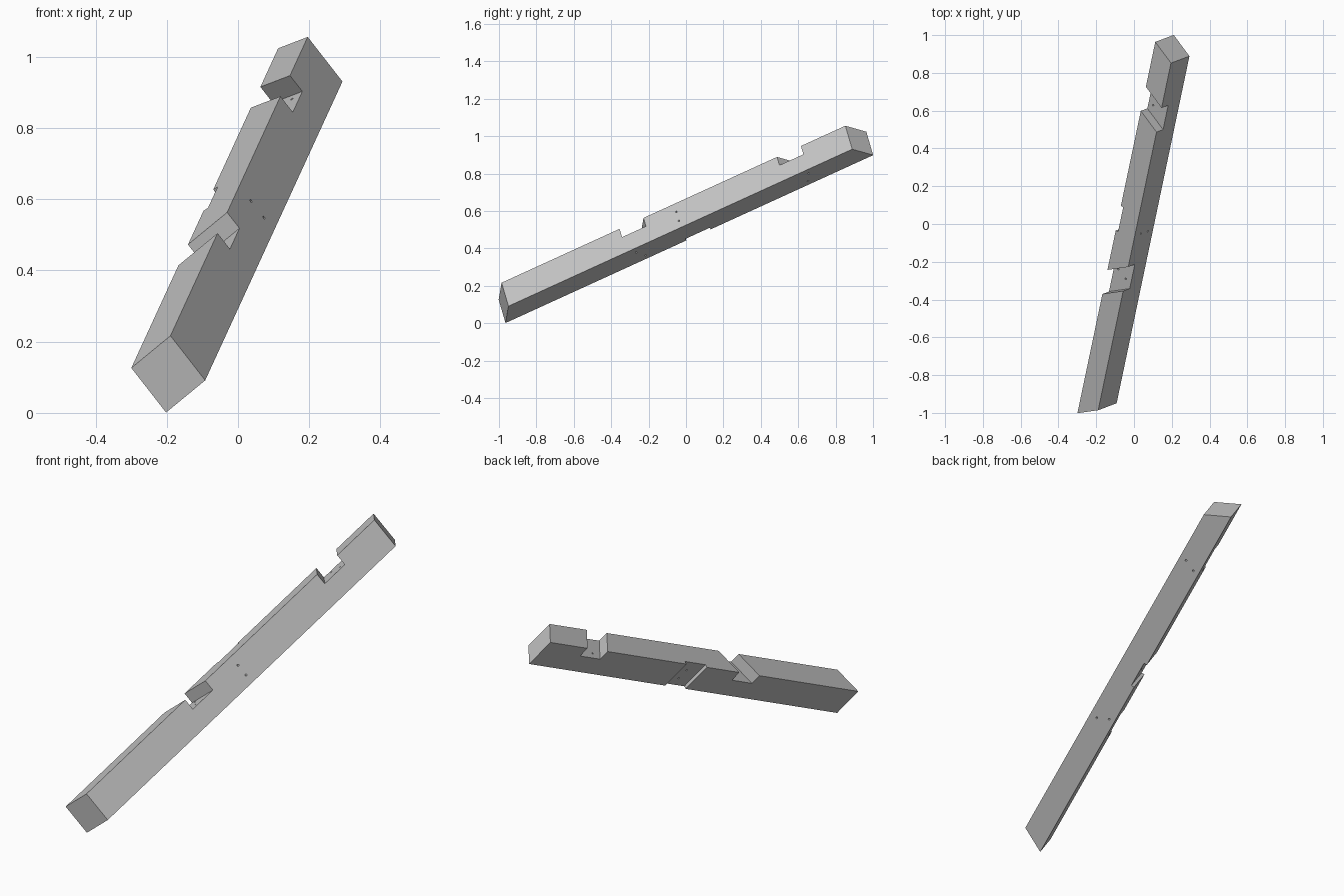
import bpy, bmesh, math
from mathutils import Vector, Matrix

cube = bpy.data.objects.get("Cube")
if cube:
    bpy.data.objects.remove(cube, do_unlink=True)

# Local frame: x along the beam, y through its height, z through its width
LENGTH, HEIGHT, WIDTH = 2.2, 0.163, 0.124
SLOPE = math.tan(math.radians(30))
SKEW = WIDTH * SLOPE

grey = bpy.data.materials.new("timber_grey")
grey.use_nodes = True
colour = (0.55, 0.55, 0.55, 1)
grey.diffuse_color = colour
grey.node_tree.nodes["Principled BSDF"].inputs["Base Color"].default_value = colour


def prism(name, ring, offset):
    """Extrude a closed ring of points along an offset."""
    bm = bmesh.new()
    face = bm.faces.new([bm.verts.new(p) for p in ring])
    top = bmesh.ops.extrude_face_region(bm, geom=[face])["geom"]
    moved = [v for v in top if isinstance(v, bmesh.types.BMVert)]
    bmesh.ops.translate(bm, verts=moved, vec=offset)
    bmesh.ops.recalc_face_normals(bm, faces=bm.faces)
    mesh = bpy.data.meshes.new(name)
    bm.to_mesh(mesh)
    bm.free()
    mesh.materials.append(grey)
    obj = bpy.data.objects.new(name, mesh)
    bpy.context.collection.objects.link(obj)
    return obj


def circle(radius=0.005, sides=12):
    angles = [2 * math.pi * i / sides for i in range(sides)]
    return [(radius * math.cos(t), radius * math.sin(t)) for t in angles]


# Beam with mitred ends
beam = prism("timber_brace", [(0, 0, 0), (LENGTH, 0, 0),
                              (LENGTH - SKEW, 0, WIDTH), (SKEW, 0, WIDTH)], (0, HEIGHT, 0))
cutters = []

# Skewed notches across the upper face
DEPTH, SPAN, OVER = 0.058, 0.143, 0.05
for middle, side in ((0.8135, 1), (1.827, -1)):
    reach = side * SLOPE * (WIDTH / 2 + OVER)
    low, high = -OVER, WIDTH + OVER
    y = HEIGHT - DEPTH
    ring = [(middle - SPAN / 2 - reach, y, low), (middle + SPAN / 2 - reach, y, low),
            (middle + SPAN / 2 + reach, y, high), (middle - SPAN / 2 + reach, y, high)]
    cutters.append(prism("notch_cutter", ring, (0, DEPTH + OVER, 0)))

# Shallow housing on the back face
cutters.append(prism("housing_cutter", [(1.082, -OVER, -OVER), (1.228, -OVER, -OVER),
                                        (1.228, HEIGHT + OVER, -OVER), (1.082, HEIGHT + OVER, -OVER)],
                     (0, 0, OVER + 0.016)))

# Straight bolt holes below the notches
for s, a in ((0.851, 0.029), (0.82, 0.086), (1.824, 0.031), (1.853, 0.088)):
    ring = [(s + p, -OVER, a + q) for p, q in circle()]
    cutters.append(prism("bolt_cutter", ring, (0, HEIGHT + OVER, 0)))

# Slanted bolt holes through the housing
for b in (0.108, 0.047):
    start = 1.103 + SLOPE * (WIDTH + OVER)
    ring = [(start + p, b + q, -OVER) for p, q in circle()]
    run = WIDTH + 2 * OVER
    cutters.append(prism("slanted_bolt_cutter", ring, (-SLOPE * run, 0, run)))

# Cut everything and keep the plain result
for cutter in cutters:
    cutter.hide_render = True
    mod = beam.modifiers.new("cut", 'BOOLEAN')
    mod.operation = 'DIFFERENCE'
    mod.solver = 'EXACT'
    mod.object = cutter
bpy.context.view_layer.update()
graph = bpy.context.evaluated_depsgraph_get()
result = bpy.data.meshes.new_from_object(beam.evaluated_get(graph))
beam.modifiers.clear()
beam.data = result
for cutter in cutters:
    bpy.data.objects.remove(cutter, do_unlink=True)

# Lean the beam into place
along = Vector((0.1874, 0.8935, 0.408)).normalized()
across = Vector((0.78, -0.389, 0.494))
across = (across - along * across.dot(along)).normalized()
upward = across.cross(along)
frame = Matrix((along, upward, across)).transposed().to_4x4()
frame.translation = Vector((-0.202, -0.965, 0.001))
beam.data.transform(frame)
beam.data.update()
